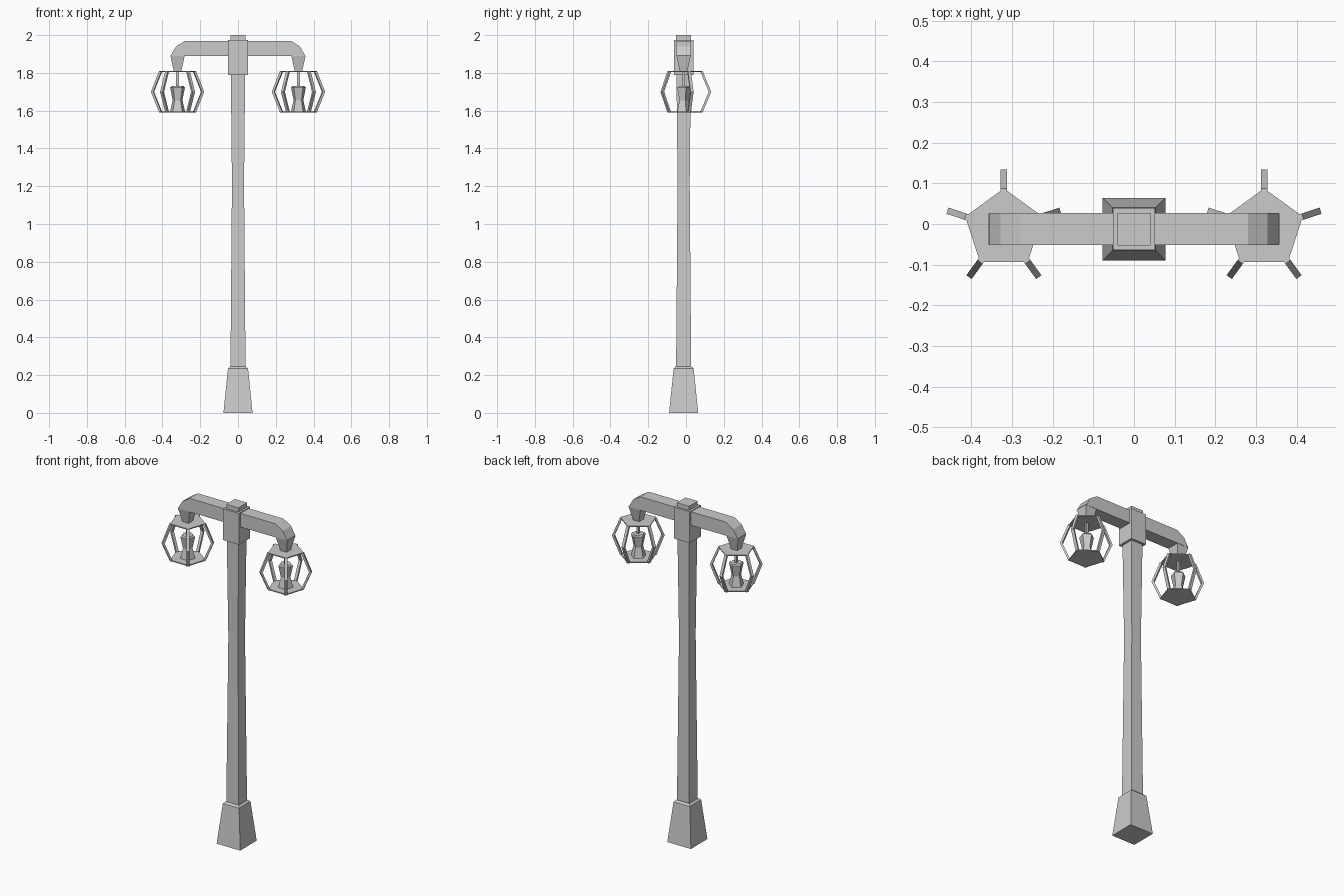
import bpy, math

if "Cube" in bpy.data.objects:
    bpy.data.objects.remove(bpy.data.objects["Cube"])

CY = -0.0125          # axis of the post in y
LX = 0.32             # lantern offset in x


def mesh_object(name, verts, faces):
    me = bpy.data.meshes.new(name)
    me.from_pydata(verts, [], faces)
    me.update()
    ob = bpy.data.objects.new(name, me)
    bpy.context.collection.objects.link(ob)
    return ob


def loft(name, rings, sides=4, x=0.0, start=math.pi / 4):
    """Closed solid through regular polygons given as (radius, z)."""
    verts = [(x + r * math.cos(start + k * math.tau / sides),
              CY + r * math.sin(start + k * math.tau / sides), z)
             for r, z in rings for k in range(sides)]
    faces = [tuple(reversed(range(sides))),
             tuple(range(len(verts) - sides, len(verts)))]
    for i in range(len(rings) - 1):
        for k in range(sides):
            a, b = i * sides + k, i * sides + (k + 1) % sides
            faces.append((a, b, b + sides, a + sides))
    return mesh_object(name, verts, faces)


def square_loft(name, rings, x=0.0):
    """Square loft given as (half width, z)."""
    return loft(name, [(h * math.sqrt(2), z) for h, z in rings], 4, x)


def extrude(name, profile, width, origin, angle):
    """Extrude a clockwise (u, z) profile sideways; u points along angle."""
    c, s = math.cos(angle), math.sin(angle)
    n = len(profile)
    verts = [(origin[0] + u * c - t * s, origin[1] + u * s + t * c, z)
             for t in (-width / 2, width / 2) for u, z in profile]
    faces = [tuple(reversed(range(n))), tuple(range(n, 2 * n))]
    faces += [(k, (k + 1) % n, n + (k + 1) % n, n + k) for k in range(n)]
    ob = mesh_object(name, verts, [tuple(reversed(f)) for f in faces])
    return ob


# Post: foot, slightly waisted shaft, collar and cap
square_loft("foot", [(0.077, 0), (0.053, 0.235), (0.042, 0.245)])
square_loft("shaft", [(0.04, 0.235), (0.032, 1.22), (0.038, 1.80)])
square_loft("collar", [(0.052, 1.79), (0.052, 1.975)])
square_loft("cap", [(0.04, 1.97), (0.04, 2.0)])

# Cross arm with chamfered ends
half = [(0.28, 1.97), (0.328, 1.94), (0.357, 1.89)]
arm = half + [(-x, z) for x, z in reversed(half)]
extrude("cross_arm", arm, 0.078, (0, CY), 0)

# Lanterns, one at each end
START = math.pi / 2
for side, x in (("left", -LX), ("right", LX)):
    square_loft(side + "_socket", [(0.02, 1.81), (0.038, 1.892)], x)
    loft(side + "_top_plate", [(0.1, 1.804), (0.1, 1.81)], 5, x, START)
    loft(side + "_bottom_plate", [(0.1, 1.59), (0.1, 1.596)], 5, x, START)
    loft(side + "_bulb", [(0.042, 1.594), (0.027, 1.655), (0.041, 1.722),
                          (0.034, 1.73)], 5, x, START)
    square_loft(side + "_rod", [(0.007, 1.725), (0.007, 1.806)], x)
    # Bent cage bars at the five corners
    bar = [(0.087, 1.81), (0.1, 1.81), (0.146, 1.70),
           (0.1, 1.59), (0.087, 1.59), (0.133, 1.70)]
    for k in range(5):
        extrude(f"{side}_cage_bar_{k + 1}", bar, 0.016, (x, CY),
                START + k * math.tau / 5)
